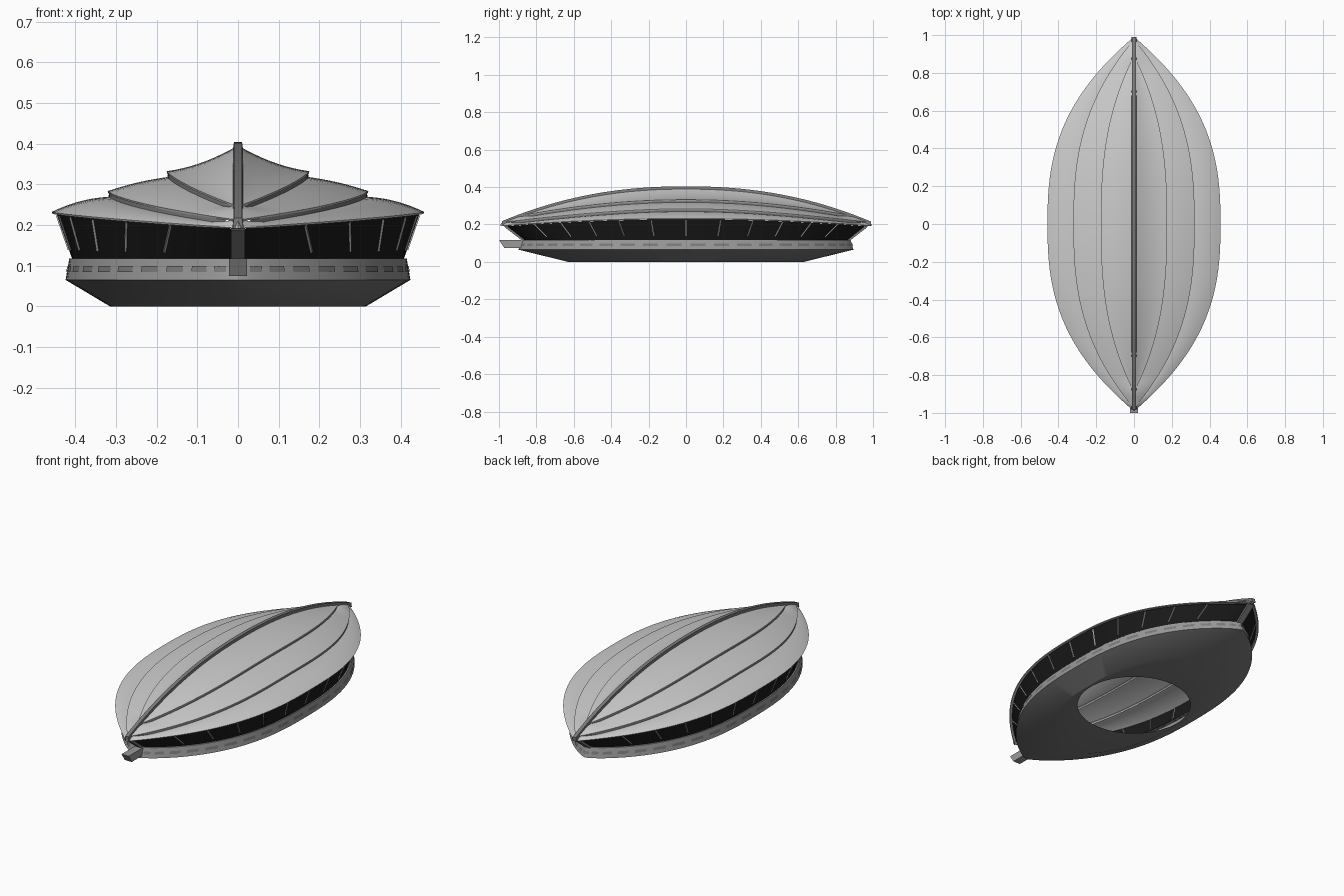
import bpy, bmesh, math
from mathutils import Vector

if "Cube" in bpy.data.objects:
    bpy.data.objects.remove(bpy.data.objects["Cube"])


def build(name, grids, color=None, wrap=False, thick=0):
    """Mesh from grids of points; each grid is a list of equally long rows."""
    bm = bmesh.new()
    for rows in grids:
        vs = [[bm.verts.new(p) for p in r] for r in rows]
        n = len(rows[0])
        for a, b in zip(vs, vs[1:]):
            for j in range(n if wrap else n - 1):
                k = (j + 1) % n
                bm.faces.new((a[j], a[k], b[k], b[j]))
    bmesh.ops.remove_doubles(bm, verts=bm.verts, dist=1e-5)
    bmesh.ops.recalc_face_normals(bm, faces=bm.faces)
    me = bpy.data.meshes.new(name)
    bm.to_mesh(me)
    bm.free()
    ob = bpy.data.objects.new(name, me)
    bpy.context.collection.objects.link(ob)
    bpy.ops.object.select_all(action='DESELECT')
    ob.select_set(True)
    bpy.context.view_layer.objects.active = ob
    if thick:
        m = ob.modifiers.new("thickness", 'SOLIDIFY')
        m.thickness, m.offset = thick, 0
        bpy.ops.object.modifier_apply(modifier=m.name)
    bpy.ops.object.shade_smooth_by_angle(angle=math.radians(30))
    if color:
        mat = bpy.data.materials.new(name + "_mat")
        mat.diffuse_color = (*color, 1)
        mat.use_nodes = True
        mat.node_tree.nodes["Principled BSDF"].inputs["Base Color"].default_value = mat.diffuse_color
        me.materials.append(mat)
    return ob


def bar(p, q, w, d):
    """Closed box from p to q as one wrapped grid."""
    p, q = Vector(p), Vector(q)
    rot = (q - p).to_track_quat('Z', 'Y')
    sec = [rot @ Vector(c) for c in ((-w, -d, 0), (w, -d, 0), (w, d, 0), (-w, d, 0))]
    return [[p] * 4, [p + c for c in sec], [q + c for c in sec], [q] * 4]


# Shared curves: ridge height, eave height, leaf-shaped plan
def ridge(y):
    return 0.2 + 0.193 * (1 - abs(y) ** 2.2)


def eave(y):
    return 0.23 - 0.04 * y * y


def leaf(y, length):
    return max(0.0, 1 - abs(y / length) ** 2.6)


def outline(t, w, l, z, e=2.6, p=1.0):
    s = math.sin(t)
    x = w * max(0.0, 1 - abs(s) ** e) ** p * (1 if math.cos(t) >= 0 else -1)
    y = l * s
    return (x, y, z(y) if callable(z) else z)


DARK, BLACK, HULL, BAND = (0.2,) * 3, (0.01,) * 3, (0.2,) * 3, (0.32,) * 3

# Roof: three stepped shells per side, (half width, half length, drop below ridge)
TIERS = [(0.175, 0.89, 0.063), (0.32, 0.975, 0.112), (0.457, 0.988, None)]


def tier_edge(i, y):
    w, l, drop = TIERS[i]
    k = leaf(y, l)
    return w * k, (eave(y) if drop is None else ridge(y) - drop * k)


def step(i, y):
    return 0.014 * min(1, 5 * leaf(y, TIERS[i][1]))


def shell(i, sx, bulge, n=9, rows=64):
    out = []
    for r in range(rows + 1):
        y = TIERS[i][1] * math.sin((r / rows - 0.5) * math.pi)
        x0, z0 = (0, ridge(y)) if i == 0 else tier_edge(i - 1, y)
        if i:
            z0 -= step(i - 1, y)
            x0 = max(0, x0 - 0.006)
        x1, z1 = tier_edge(i, y)
        x1 = max(x0, x1)
        k = leaf(y, TIERS[i][1])
        out.append([(sx * (x0 + (x1 - x0) * u), y,
                     z0 + (z1 - z0) * u + 4 * bulge * k * u * (1 - u))
                    for u in (j / n for j in range(n + 1))])
    return out


for i, (name, bulge) in enumerate((("roof_upper", -0.010), ("roof_middle", 0.004),
                                   ("roof_lower", 0.008))):
    build(name, [shell(i, s, bulge) for s in (1, -1)], thick=0.005)

# Dark riser strips under the upper two shells
for i in (0, 1):
    strips = []
    for s in (1, -1):
        rows = []
        for r in range(65):
            y = TIERS[i][1] * 0.96 * math.sin((r / 64 - 0.5) * math.pi)
            x, z = tier_edge(i, y)
            rows.append([(s * (x - 0.003), y, z), (s * (x - 0.001), y, z - step(i, y) - 0.002)])
        strips.append(rows)
    build(f"roof_riser_{i + 1}", strips, DARK)

# Ridge beam
ys = [-0.985 + 1.975 * r / 48 for r in range(49)]
rows = [[(x, y, ridge(min(1, abs(y))) + z) for x, z in
         ((-0.013, -0.012), (0.013, -0.012), (0.010, 0.011), (-0.010, 0.011))] for y in ys]
rows = [[(0, ys[0], ridge(ys[0]))] * 4] + rows + [[(0, ys[-1], ridge(ys[-1]))] * 4]
build("ridge_beam", [rows], DARK, wrap=True)

# Hull: sloping base with a round opening underneath
T = [2 * math.pi * k / 128 for k in range(128)]
build("hull_base", [[[outline(t, *a) for t in T] for a in (
    (0.30, 0.30, 0.0, 2, 0.5), (0.315, 0.63, 0.0, 2.4, 0.6),
    (0.424, 0.895, 0.065, 2.6, 0.8))]], HULL, wrap=True)
build("hull_band", [[[outline(t, *a) for t in T] for a in (
    (0.424, 0.895, 0.065, 2.6, 0.8), (0.415, 0.88, 0.118, 2.6, 0.8),
    (0.395, 0.855, 0.118, 2.6, 0.8))]], BAND, wrap=True)

# Slit windows along the band
slits = []
for side in (0, math.pi):
    for k in range(22):
        t0 = side - math.pi / 2 + (k + 0.18) * math.pi / 22
        ts = [t0 + 0.64 * math.pi / 22 * j / 4 for j in range(5)]
        slits.append([[outline(t, w, l, z, 2.6, 0.8) for t in ts]
                      for w, l, z in ((0.4225, 0.893, 0.084), (0.4200, 0.889, 0.099))])
build("band_windows", slits, DARK)

# Outward-leaning glass wall
LOW = (0.408, 0.868, 0.117, 2.6, 0.8)
TOP = (0.446, 0.968, lambda y: eave(y) - 0.003, 2.6, 1.0)
build("glass_wall", [[[outline(t, *a) for t in T] for a in (LOW, TOP)]], BLACK, wrap=True)

# Mullions
bars = []
for y in (-0.81, -0.67, -0.52, -0.36, -0.185, 0, 0.185, 0.36, 0.52, 0.67, 0.81):
    t = math.asin(y / 0.968)
    for a in (t, math.pi - t):
        lo, hi = Vector(outline(a, *LOW)), Vector(outline(a, *TOP))
        bars.append(bar(lo.lerp(hi, 0.2), lo.lerp(hi, 0.97), 0.003, 0.003))
build("mullions", bars, (0.45,) * 3, wrap=True)

# Corner posts at both tips
build("tip_posts", [bar((0, s * 0.868, 0.115), (0, s * 0.968, 0.192), 0.017, 0.006)
                    for s in (1, -1)], DARK, wrap=True)

# Projecting entry beam at the front
prof = [(-1.0, 0.118), (-0.972, 0.075), (-0.85, 0.075), (-0.85, 0.118)]
mid = (-0.92, 0.097)
rows = [[(x, y, z) for y, z in prof] for x in (-0.022, 0.022)]
build("front_beam", [[[(-0.022, *mid)] * 4] + rows + [[(0.022, *mid)] * 4]], BAND, wrap=True)
